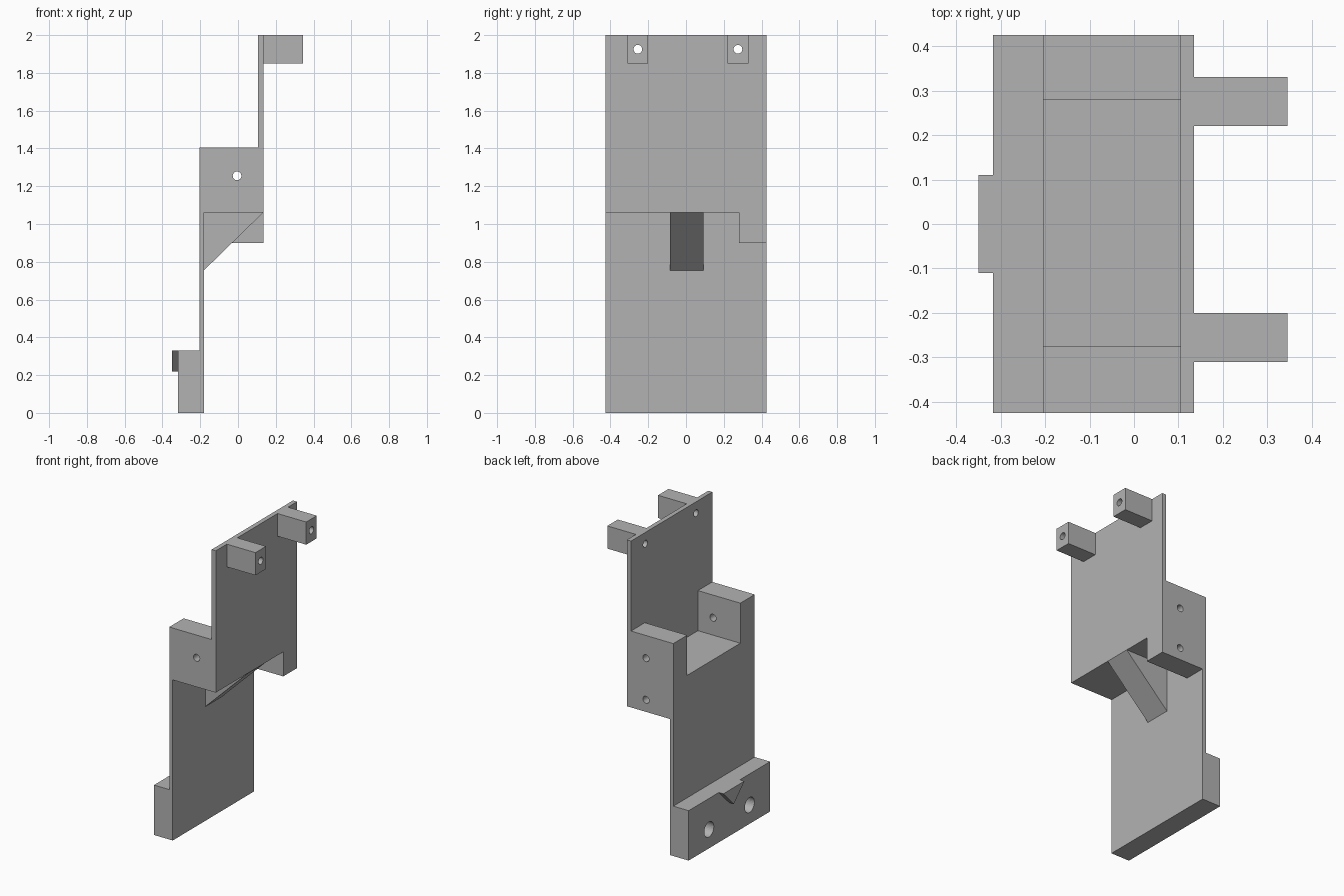
import bpy
import math
from mathutils import Vector

if "Cube" in bpy.data.objects:
    bpy.data.objects.remove(bpy.data.objects["Cube"], do_unlink=True)

grey = bpy.data.materials.new("plain grey")
grey.use_nodes = True
COLOUR = (0.45, 0.45, 0.45, 1)
grey.diffuse_color = COLOUR
grey.node_tree.nodes["Principled BSDF"].inputs["Base Color"].default_value = COLOUR


def prism(name, profile, direction):
    """Extrude a closed planar profile along a direction."""
    n = len(profile)
    base = [Vector(p) for p in profile]
    verts = base + [p + Vector(direction) for p in base]
    faces = [tuple(range(n))[::-1], tuple(range(n, 2 * n))]
    faces += [(i, (i + 1) % n, (i + 1) % n + n, i + n) for i in range(n)]
    normal = sum((base[i].cross(base[(i + 1) % n]) for i in range(n)), Vector())
    if normal.dot(Vector(direction)) < 0:
        faces = [f[::-1] for f in faces]
    mesh = bpy.data.meshes.new(name)
    mesh.from_pydata(verts, [], faces)
    mesh.materials.append(grey)
    obj = bpy.data.objects.new(name, mesh)
    bpy.context.collection.objects.link(obj)
    return obj


def side_prism(name, xz, y0, y1):
    return prism(name, [(x, y0, z) for x, z in xz], (0, y1 - y0, 0))


def box(name, x0, x1, y0, y1, z0, z1):
    return side_prism(name, [(x0, z0), (x1, z0), (x1, z1), (x0, z1)], y0, y1)


def drill(obj, centre, axis, radius, depth):
    """Cut a round hole centred on a point, along x or y."""
    rot = (0, math.pi / 2, 0) if axis == "x" else (math.pi / 2, 0, 0)
    bpy.ops.mesh.primitive_cylinder_add(vertices=32, radius=radius, depth=depth,
                                        location=centre, rotation=rot)
    cutter = bpy.context.object
    cutter.hide_render = True
    cutter.data.materials.append(grey)
    mod = obj.modifiers.new("hole", "BOOLEAN")
    mod.operation = "DIFFERENCE"
    mod.solver = "EXACT"
    mod.object = cutter
    bpy.context.view_layer.objects.active = obj
    bpy.ops.object.modifier_apply(modifier=mod.name)
    bpy.data.objects.remove(cutter, do_unlink=True)


W = 0.425                      # half width
FRONT, INNER = -0.205, -0.18   # lower plate faces
BACK0, BACK1 = 0.105, 0.135    # upper plate faces
STEP, CHEEK_TOP = 1.062, 1.405

# Plates and the shelf joining them
box("lower_plate", FRONT, INNER, -W, W, 0, STEP)
upper = box("upper_plate", BACK0, BACK1, -W, W, STEP, 2)
box("shelf", FRONT, BACK0, -0.275, 0.28, STEP, 1.14)

# Side cheeks, one reaching below the shelf
short_cheek = box("short_cheek", FRONT, BACK0, -W, -0.275, STEP, CHEEK_TOP)
long_cheek = side_prism("long_cheek", [
    (INNER, 0.9), (BACK1, 0.9), (BACK1, STEP), (BACK0, STEP),
    (BACK0, CHEEK_TOP), (FRONT, CHEEK_TOP), (FRONT, STEP), (INNER, STEP)], 0.28, W)
drill(short_cheek, (-0.005, -0.35, 1.255), "y", 0.023, 0.4)
for z in (1.255, 0.98):
    drill(long_cheek, (-0.005, 0.35, z), "y", 0.023, 0.4)

# Diagonal rib under the shelf
side_prism("rib", [(INNER, 0.755), (BACK1, STEP), (INNER, STEP)], -0.085, 0.093)

# Hanging lugs with holes running on through the upper plate
for name, y0, y1 in (("right_lug", -0.31, -0.2), ("left_lug", 0.22, 0.33)):
    lug = box(name, BACK1, 0.345, y0, y1, 1.85, 2)
    for part in (lug, upper):
        drill(part, (0.2, (y0 + y1) / 2, 1.925), "x", 0.023, 0.6)

# Foot block with two blind holes and a V-shaped pointer
foot = box("foot_block", -0.317, FRONT, -W, W, 0, 0.33)
for y in (-0.212, 0.212):
    drill(foot, (-0.317, y, 0.125), "x", 0.05, 0.2)
prism("pointer", [(-0.317, -0.11, 0.33), (-0.317, 0, 0.22), (-0.317, 0.11, 0.33)],
      (-0.033, 0, 0))
